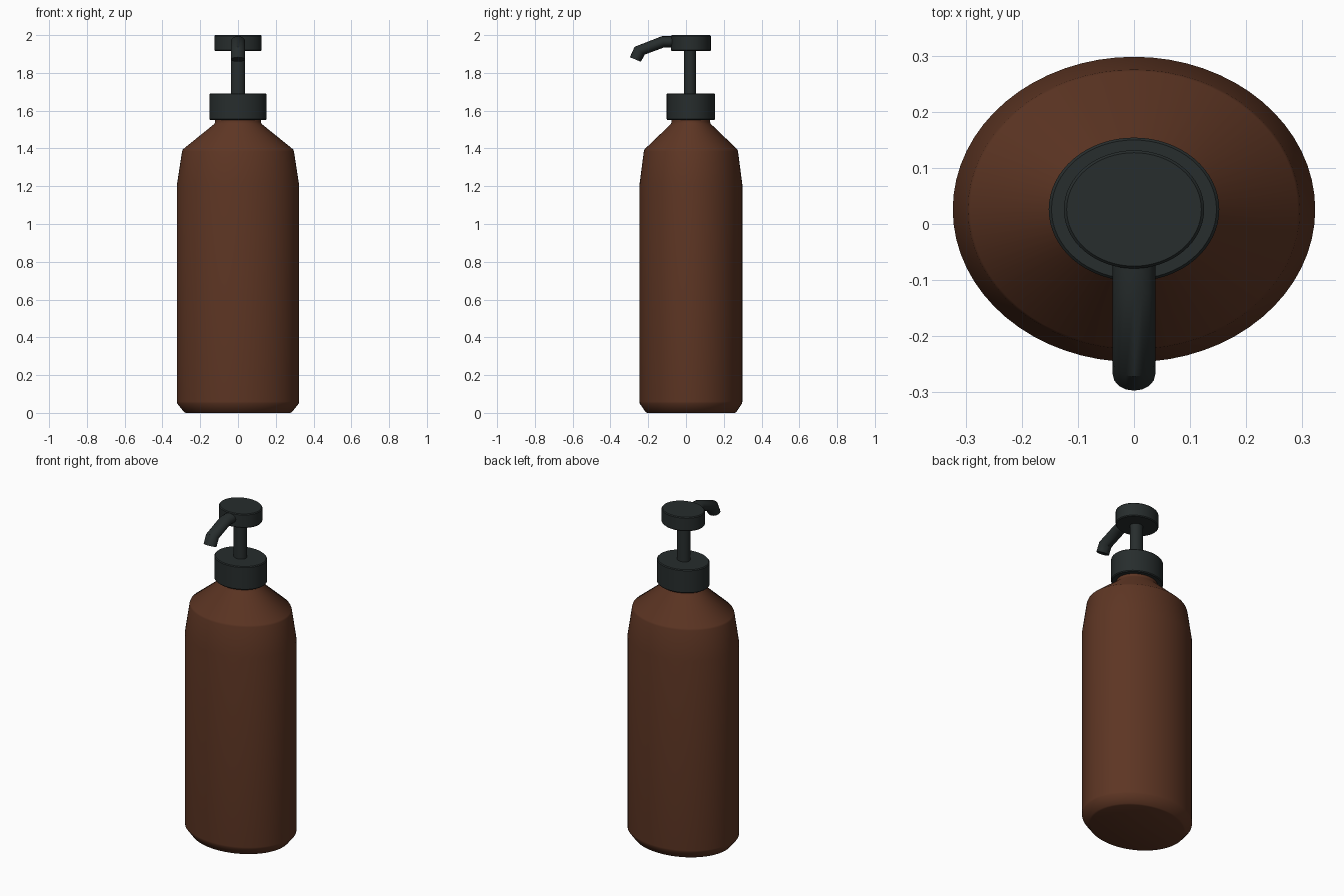
import bpy, bmesh, math

if "Cube" in bpy.data.objects:
    bpy.data.objects.remove(bpy.data.objects["Cube"])

CY, RATIO = 0.026, 0.842  # shared oval centre and depth/width ratio


def material(name, rgb):
    m = bpy.data.materials.new(name)
    m.diffuse_color = (*rgb, 1)
    m.use_nodes = True
    m.node_tree.nodes["Principled BSDF"].inputs["Base Color"].default_value = m.diffuse_color
    return m


brown = material("amber_plastic", (0.11, 0.036, 0.017))
black = material("dark_plastic", (0.02, 0.026, 0.026))


def loft(name, rings, mat, angle):
    """Skin a list of equal rings and cap both ends."""
    bm = bmesh.new()
    loops = [[bm.verts.new(p) for p in r] for r in rings]
    n = len(loops[0])
    for a, b in zip(loops, loops[1:]):
        for i in range(n):
            j = (i + 1) % n
            bm.faces.new((a[i], a[j], b[j], b[i]))
    bm.faces.new(loops[0][::-1])
    bm.faces.new(loops[-1])
    bmesh.ops.recalc_face_normals(bm, faces=bm.faces)
    me = bpy.data.meshes.new(name)
    bm.to_mesh(me)
    bm.free()
    ob = bpy.data.objects.new(name, me)
    bpy.context.collection.objects.link(ob)
    me.materials.append(mat)
    bpy.ops.object.select_all(action='DESELECT')
    ob.select_set(True)
    bpy.context.view_layer.objects.active = ob
    bpy.ops.object.shade_smooth_by_angle(angle=math.radians(angle))
    return ob


def oval(name, profile, mat, n=64, angle=35, cy=CY):
    """Turn a (radius, height) profile into an oval solid."""
    ts = [2 * math.pi * i / n for i in range(n)]
    return loft(name, [[(r * math.cos(t), cy + r * RATIO * math.sin(t), z) for t in ts]
                       for r, z in profile], mat, angle)


def button(name, r, z0, z1, mat):
    """Short oval cylinder with slightly eased rims."""
    e = 0.005
    return oval(name, [(r - e, z0), (r, z0 + e), (r, z1 - e), (r - e, z1)], mat)


# bottle with chamfered foot, tapered shoulder and neck
oval("bottle", [(0.275, 0), (0.285, 0.004), (0.322, 0.05), (0.323, 0.06), (0.323, 1.21),
                (0.296, 1.385), (0.292, 1.395), (0.125, 1.53), (0.121, 1.54), (0.121, 1.57)],
     brown, angle=50)

# pump: collar, stem and press head
button("collar", 0.152, 1.55, 1.692, black)
oval("stem", [(0.038, 1.68), (0.038, 1.93)], black, n=32, cy=0.022)
button("press_head", 0.125, 1.915, 2.0, black)

# bent spout: each ring spans a (top, bottom) pair in the y-z plane
spans = [((-0.04, 1.994), (-0.04, 1.935)),
         ((-0.128, 1.994), (-0.116, 1.935)),
         ((-0.272, 1.938), (-0.218, 1.897)),
         ((-0.297, 1.883), (-0.239, 1.859))]
rings = []
for (ty, tz), (by, bz) in spans:
    ring = []
    for i in range(16):
        t = 2 * math.pi * i / 16
        k = (1 + math.sin(t)) / 2
        ring.append((0.038 * math.cos(t), by + (ty - by) * k, bz + (tz - bz) * k))
    rings.append(ring)
loft("spout", rings, black, 40)
